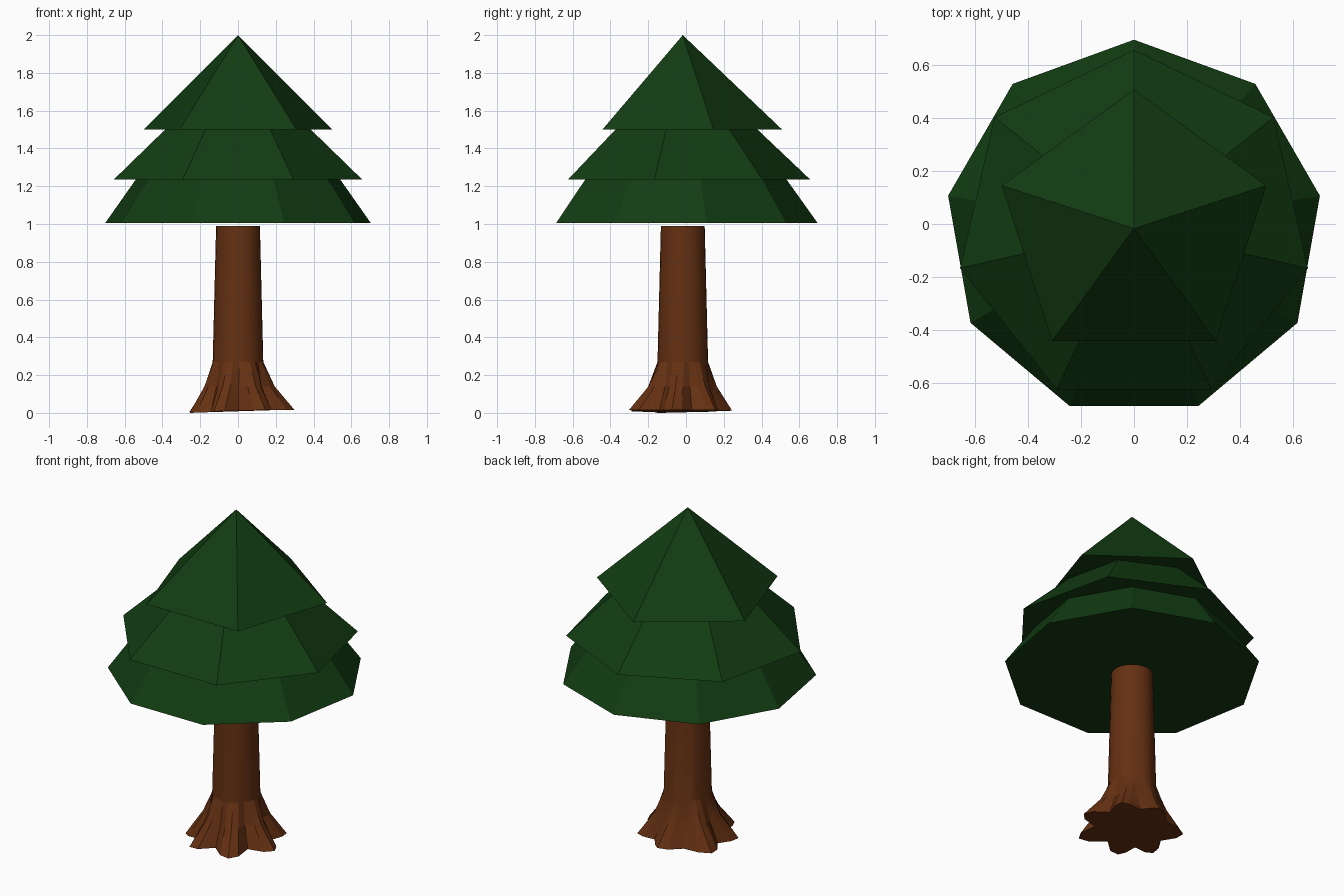
import bpy, bmesh, math

if "Cube" in bpy.data.objects:
    bpy.data.objects.remove(bpy.data.objects["Cube"])

CY = -0.017  # shared axis of the tree


def material(name, color):
    m = bpy.data.materials.new(name)
    m.diffuse_color = (*color, 1)
    m.use_nodes = True
    m.node_tree.nodes["Principled BSDF"].inputs["Base Color"].default_value = m.diffuse_color
    return m


def loft(name, rings, mat):
    """Skin a stack of closed rings and cap both ends."""
    bm = bmesh.new()
    loops = [[bm.verts.new(p) for p in ring] for ring in rings]
    n = len(loops[0])
    for low, high in zip(loops, loops[1:]):
        for i in range(n):
            j = (i + 1) % n
            bm.faces.new((low[i], low[j], high[j], high[i]))
    bm.faces.new(loops[0][::-1])
    bm.faces.new(loops[-1])
    mesh = bpy.data.meshes.new(name)
    bm.to_mesh(mesh)
    bm.free()
    mesh.materials.append(mat)
    obj = bpy.data.objects.new(name, mesh)
    bpy.context.collection.objects.link(obj)
    return obj


def point(angle, radius, z):
    a = math.radians(angle)
    return (radius * math.cos(a), CY + radius * math.sin(a), z)


green = material("pine green", (0.006, 0.045, 0.006))
brown = material("bark brown", (0.13, 0.03, 0.006))


# Foliage tiers: sides, base radius, base height, apex height, cut height
def tier(name, sides, radius, base, apex, cut):
    top = radius * (apex - cut) / (apex - base)
    rings = [[point(90 + 360 * i / sides, r, z) for i in range(sides)]
             for r, z in ((radius, base), (top, cut))]
    loft(name, rings, green)


tier("lower_foliage", 9, 0.714, 1.005, 2.005, 1.45)
tier("middle_foliage", 7, 0.675, 1.235, 1.875, 1.70)
tier("top_foliage", 5, 0.526, 1.50, 2.0, 1.9995)

# Trunk: seven flared roots (angle, reach, tip height), four columns per root
roots = [(-11, 0.305, 0.015), (38, 0.28, 0.015), (85, 0.262, 0.012),
         (152, 0.29, 0.006), (206, 0.285, 0.0), (245, 0.30, 0.008),
         (297, 0.32, 0.015)]
ground, knee, neck, crown = [], [], [], []
for k, (angle, reach, z) in enumerate(roots):
    nxt = roots[(k + 1) % 7]
    span = (nxt[0] - angle) % 360
    for s, t in enumerate((0.0, 0.2, 0.5, 0.8)):
        a = angle + span * t
        tip = reach + (nxt[1] - reach) * t
        r = (tip, tip * 0.92, 0.205, tip * 0.9)[s]
        ground.append(point(a, r, z + (nxt[2] - z) * t))
        even = -11 + 360 * (k + s / 4) / 7
        knee.append(point((a + even) / 2 if abs(a - even) < 90 else a,
                          0.07 + 0.42 * r, 0.14))
        neck.append(point(even, 0.134, 0.27))
        crown.append(point(even, 0.116, 0.99))
trunk = loft("trunk", [ground, knee, neck, crown], brown)
bpy.context.view_layer.objects.active = trunk
trunk.select_set(True)
bpy.ops.object.shade_smooth_by_angle(angle=math.radians(20))
